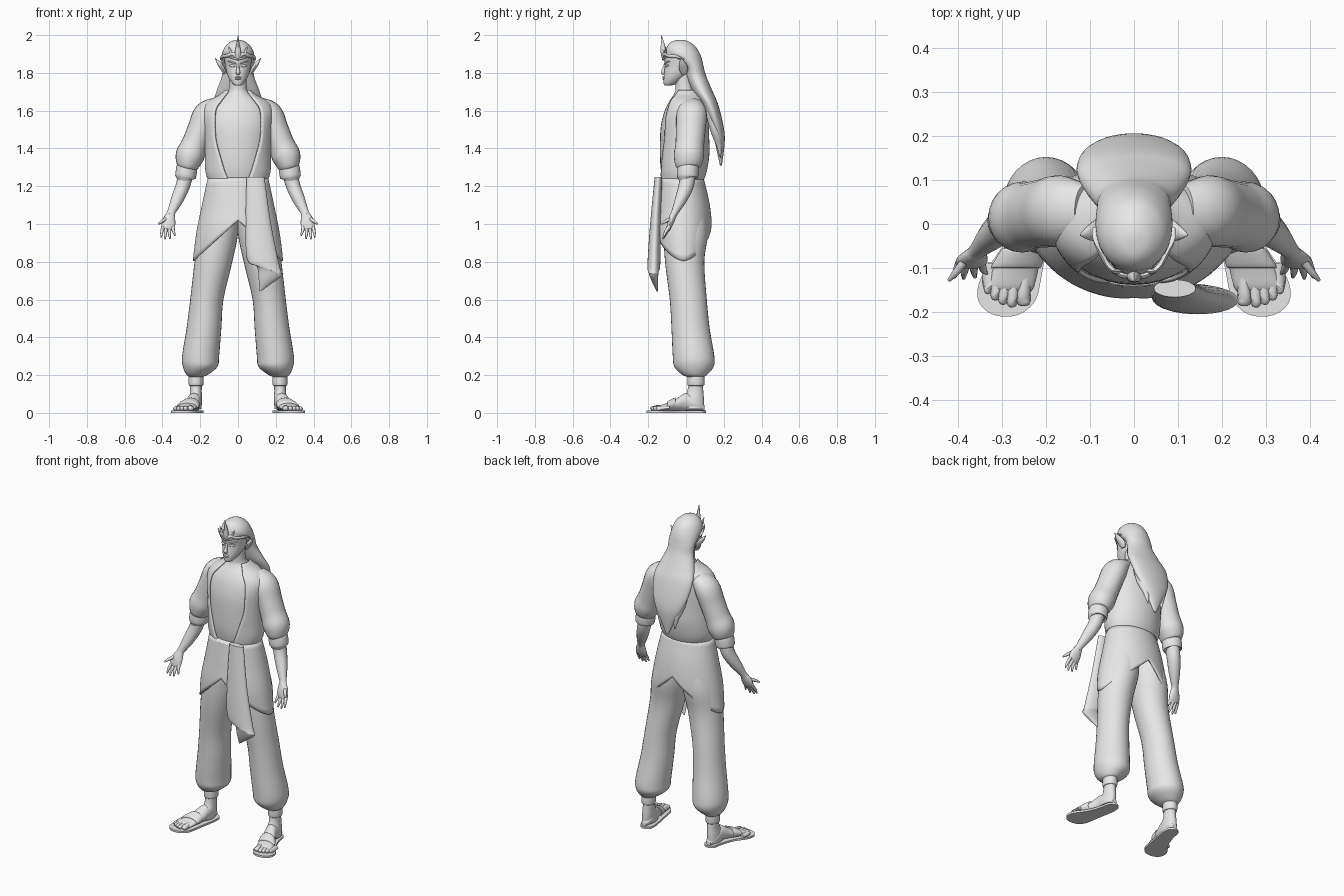
import bpy, bmesh, math
from mathutils import Vector

grey = bpy.data.materials.new("plain_grey")
grey.diffuse_color = (0.8, 0.8, 0.8, 1)


def smooth_rows(rows, k=4):
    """Catmull-Rom interpolation of equally long number tuples."""
    out = []
    for i in range(len(rows) - 1):
        p = [rows[max(i - 1, 0)], rows[i], rows[i + 1], rows[min(i + 2, len(rows) - 1)]]
        for j in range(k):
            t = j / k
            out.append([0.5 * (2 * b + (c - a) * t + (2 * a - 5 * b + 4 * c - d) * t * t
                               + (3 * b - a - 3 * c + d) * t ** 3) for a, b, c, d in zip(*p)])
    out.append(list(rows[-1]))
    return out


def skin(name, rings, closed=True, mirror=False, thick=0):
    """Join rings of points with faces."""
    bm = bmesh.new()
    vs = [[bm.verts.new(p) for p in r] for r in rings]
    n = len(rings[0])
    for a, b in zip(vs, vs[1:]):
        for i in range(n if closed else n - 1):
            j = (i + 1) % n
            bm.faces.new((a[i], a[j], b[j], b[i]))
    if closed and not thick:
        bm.faces.new(vs[0])
        bm.faces.new(vs[-1])
    bmesh.ops.recalc_face_normals(bm, faces=bm.faces)
    me = bpy.data.meshes.new(name)
    bm.to_mesh(me)
    bm.free()
    me.materials.append(grey)
    ob = bpy.data.objects.new(name, me)
    bpy.context.collection.objects.link(ob)
    if thick:
        m = ob.modifiers.new("cloth", 'SOLIDIFY')
        m.thickness, m.offset = thick, 0
    if mirror:
        ob.modifiers.new("mirror", 'MIRROR')
    return ob


def oval(cx, z, rx, yf, yb, n=32):
    """Level oval from front yf to back yb, starting at the front."""
    yc, ry = (yf + yb) / 2, (yb - yf) / 2
    return [(cx + rx * math.sin(2 * math.pi * i / n), yc - ry * math.cos(2 * math.pi * i / n), z)
            for i in range(n)]


def body(name, rows, **kw):
    """Upright loft from rows (z, half width, front y, back y[, centre x])."""
    return skin(name, [oval(r[4] if len(r) > 4 else 0, *r[:4]) for r in smooth_rows(rows)], **kw)


def tube(name, rows, n=16, mirror=True, k=4):
    """Loft across a path from rows (x, y, z, side radius, depth radius)."""
    rows = smooth_rows(rows, k)
    c = [Vector(r[:3]) for r in rows]
    rings = []
    for i, r in enumerate(rows):
        t = (c[min(i + 1, len(c) - 1)] - c[max(i - 1, 0)]).normalized()
        u = t.cross(Vector((0, 1, 0.001))).normalized()
        v = u.cross(t)
        rings.append([c[i] + u * (r[3] * math.cos(2 * math.pi * a / n))
                      + v * (r[4] * math.sin(2 * math.pi * a / n)) for a in range(n)])
    return skin(name, rings, mirror=mirror)


# Bare chest and neck
body("chest", [(1.22, .14, -.12, .075), (1.3, .15, -.135, .085), (1.42, .163, -.138, .105),
               (1.52, .172, -.133, .105), (1.6, .165, -.113, .1), (1.65, .125, -.088, .085),
               (1.69, .065, -.062, .055), (1.72, .047, -.055, .04), (1.8, .045, -.06, .035)])

# Open jacket, the fifth number is the half width of the opening
rings = []
for z, rx, yf, yb, edge in smooth_rows([
        (1.235, .155, -.135, .09, .052), (1.28, .168, -.14, .105, .07), (1.36, .17, -.145, .118, .095),
        (1.45, .172, -.147, .118, .118), (1.55, .18, -.14, .115, .122), (1.61, .18, -.12, .11, .115),
        (1.65, .15, -.1, .1, .09), (1.68, .095, -.08, .085, .068), (1.705, .065, -.06, .06, .05)]):
    a = math.asin(min(edge / rx, .95))
    ang = [a + (2 * math.pi - 2 * a) * i / 40 for i in range(41)]
    rings.append([(rx * math.sin(p), (yf + yb) / 2 - (yb - yf) / 2 * math.cos(p), z) for p in ang])
skin("jacket", rings, closed=False, thick=.01)

# Puffed sleeves, cuffs and forearms
tube("sleeve", [(.11, .03, 1.635, .04, .06), (.165, .03, 1.585, .068, .08), (.2, .025, 1.5, .068, .078),
                (.23, .02, 1.42, .07, .076), (.255, .015, 1.36, .076, .08), (.268, .01, 1.31, .06, .068),
                (.272, .01, 1.295, .048, .052)], n=24)
tube("cuff", [(.268, .01, 1.305, .046, .046), (.27, .01, 1.3, .055, .056), (.278, .008, 1.25, .055, .056),
              (.279, .008, 1.243, .044, .045)], n=24)
tube("forearm", [(.275, .01, 1.27, .04, .042), (.293, 0, 1.2, .038, .04), (.322, -.027, 1.13, .033, .032),
                 (.352, -.058, 1.065, .022, .019), (.36, -.068, 1.045, .023, .018)])

# Hands with spread fingers
tube("palm", [(.354, -.062, 1.06, .02, .017), (.365, -.078, 1.02, .034, .018),
              (.37, -.088, .99, .036, .014), (.372, -.094, .972, .028, .009)])
for i, (x0, z0, x1, y1, z1) in enumerate([(.395, .99, .407, -.12, .93), (.379, .98, .386, -.123, .92),
                                          (.362, .98, .36, -.12, .922), (.346, .99, .334, -.112, .938),
                                          (.385, 1.025, .42, -.128, 1.0)]):
    tube(f"finger_{i + 1}", [(x0, -.086, z0, .010, .010), ((x0 + x1) / 2 + .002, (y1 - .086) / 2 - .004,
                             (z0 + z1) / 2, .0085, .0085), (x1, y1, z1, .004, .004)], n=8, k=3)

# Baggy trousers, bands and ankles
body("trouser_leg", [(1.1, .085, -.115, .1, .085), (.95, .105, -.118, .115, .105), (.8, .1, -.111, .097, .13),
                     (.6, .088, -.086, .11, .165), (.45, .092, -.077, .125, .18), (.3, .098, -.07, .15, .198),
                     (.245, .092, -.062, .147, .2), (.205, .06, -.025, .115, .215),
                     (.19, .036, .008, .095, .222)], mirror=True)
body("ankle_band", [(.2, .034, .012, .092, .222), (.19, .039, .008, .097, .222), (.15, .039, .008, .097, .222),
                    (.143, .033, .014, .09, .222)], mirror=True)
body("ankle", [(.16, .031, .015, .088, .222), (.11, .031, .005, .092, .223), (.07, .035, -.02, .095, .225),
               (.02, .034, -.03, .095, .228)], mirror=True)


def foot_rings(rows):
    """Cross sections standing along y from rows (y, x, half width, top z)."""
    return [[(x + w * math.cos(2 * math.pi * i / 20), y,
              .01 + (h - .01) * (0.5 + 0.5 * math.sin(2 * math.pi * i / 20))) for i in range(20)]
            for y, x, w, h in smooth_rows(rows)]


# Feet, toes, straps and flat soles
skin("foot", foot_rings([(.097, .224, .015, .04), (.06, .226, .034, .08), (0, .232, .037, .105),
                         (-.05, .248, .043, .075), (-.1, .268, .052, .052), (-.14, .28, .054, .04),
                         (-.155, .284, .048, .03)]), mirror=True)
for i, (x, y, w) in enumerate([(.25, -.185, .017), (.277, -.188, .0125), (.297, -.182, .0115),
                               (.315, -.172, .011), (.331, -.158, .010)]):
    tube(f"toe_{i + 1}", [(x - .004, y + .07, .026, w, .015), (x, y + .02, .024, w, .014),
                          (x, y + .004, .022, w * .8, .01), (x, y, .021, w * .3, .004)], n=10)
skin("sandal_strap", foot_rings([(-.055, .25, .045, .078), (-.06, .252, .05, .08), (-.095, .266, .057, .063),
                                 (-.1, .268, .052, .054)]), mirror=True)
sole = smooth_rows([(.105, .222, .008), (.085, .222, .035), (.03, .226, .042), (-.05, .248, .05),
                    (-.12, .278, .068), (-.17, .288, .066), (-.2, .29, .04), (-.21, .29, .01)])
edge = [(x + w, y) for y, x, w in sole] + [(x - w, y) for y, x, w in reversed(sole)]
skin("sandal_sole", [[(x, y, z) for x, y in edge] for z in (0, .012)], mirror=True)

# Wrap skirt with an inverted V hem at front and back
profile = smooth_rows([(1.24, .155, -.135, .088), (1.1, .185, -.152, .12), (.95, .215, -.165, .132),
                       (.79, .235, -.14, .115)], 12)
rings = []
for k in range(15):
    ring = []
    for i in range(64):
        p = 2 * math.pi * i / 64
        hem = .805 + .215 * (1 - abs(math.sin(p))) ** .9
        z = 1.24 + (hem - 1.24) * k / 14
        _, rx, yf, yb = min(profile, key=lambda r: abs(r[0] - z))
        for a, b in zip(profile, profile[1:]):
            if b[0] <= z <= a[0]:
                t = (a[0] - z) / (a[0] - b[0])
                rx, yf, yb = [a[m] + (b[m] - a[m]) * t for m in (1, 2, 3)]
        ring.append((rx * math.sin(p), (yf + yb) / 2 - (yb - yf) / 2 * math.cos(p), z))
    rings.append(ring)
skin("wrap_skirt", rings, thick=.012)
body("waistband", [(1.195, .157, -.135, .09), (1.2, .165, -.143, .097), (1.235, .16, -.142, .095),
                   (1.245, .15, -.13, .085)])

# Hanging sash from rows (left x, left z, right x, right z, centre y, half depth)
rings = []
for xl, zl, xr, zr, y, d in smooth_rows([
        (.045, 1.25, .14, 1.25, -.146, .02), (.04, 1.0, .175, 1.0, -.162, .028),
        (.048, .81, .222, .77, -.17, .034), (.1, .775, .235, .73, -.172, .028),
        (.11, .7, .185, .69, -.165, .016), (.115, .643, .128, .648, -.152, .004)]):
    ring = []
    for i in range(24):
        a = 2 * math.pi * i / 24
        t = .5 - .5 * math.cos(a)
        ring.append((xl + (xr - xl) * t, y + d * math.sin(a), zl + (zr - zl) * t))
    rings.append(ring)
skin("sash", rings)

# Head and face
body("head", [(1.732, .014, -.112, -.08), (1.742, .028, -.118, -.05), (1.768, .046, -.119, -.01),
              (1.8, .06, -.116, .03), (1.84, .068, -.112, .05), (1.88, .073, -.116, .06),
              (1.92, .069, -.106, .055), (1.95, .04, -.07, .03)])
tube("nose", [(0, -.112, 1.845, .006, .005), (0, -.119, 1.82, .008, .008), (0, -.123, 1.803, .012, .011),
              (0, -.117, 1.792, .008, .006)], n=10, mirror=False)
for nm, z in (("upper_lip", 1.776), ("lower_lip", 1.768)):
    tube(nm, [(-.022, -.108, z, .002, .002), (0, -.119, z, .005, .006), (.022, -.108, z, .002, .002)],
         n=8, mirror=False)
tube("eye", [(.015, -.109, 1.834, .002, .003), (.03, -.105, 1.837, .007, .006), (.047, -.092, 1.84, .002, .003)], n=8)
tube("brow", [(.012, -.113, 1.849, .004, .004), (.035, -.103, 1.857, .004, .004), (.055, -.085, 1.862, .002, .003)], n=8)
tube("pointed_ear", [(.068, -.01, 1.795, .008, .014), (.08, -.012, 1.82, .012, .024),
                     (.1, -.02, 1.85, .011, .018), (.122, -.025, 1.878, .001, .002)], n=12)

# Long hair sweeping back, with loose strand ends
body("hair", [(1.975, .008, -.035, -.015), (1.966, .038, -.075, .015), (1.94, .068, -.1, .05),
              (1.905, .084, -.106, .072), (1.87, .087, -.07, .085), (1.83, .084, -.015, .094),
              (1.78, .086, .0, .108), (1.7, .115, .035, .142), (1.64, .13, .075, .168),
              (1.55, .12, .115, .192), (1.47, .09, .145, .205), (1.4, .052, .16, .202), (1.31, .008, .18, .19)])
tube("hair_strand", [(.075, .13, 1.6, .035, .03), (.07, .155, 1.5, .035, .028), (.055, .175, 1.42, .02, .016),
                     (.05, .182, 1.35, .002, .002)], n=10)

# Circlet with a tall centre spike
tube("circlet_band", [(0, -.121, 1.885, .012, .007), (.03, -.115, 1.9, .009, .006), (.06, -.092, 1.89, .009, .006),
                      (.083, -.045, 1.885, .009, .006), (.089, -.01, 1.87, .006, .005)], n=8)
tube("circlet_lower", [(0, -.123, 1.872, .005, .005), (.025, -.116, 1.878, .005, .005),
                       (.055, -.096, 1.888, .004, .004)], n=8)
tube("circlet_spike", [(0, -.12, 1.865, .004, .004), (0, -.12, 1.9, .017, .013), (0, -.122, 1.94, .011, .012),
                       (0, -.13, 2.0, .001, .001)], n=8, mirror=False)
tube("circlet_prong", [(.035, -.108, 1.895, .009, .007), (.043, -.108, 1.92, .006, .005),
                       (.05, -.108, 1.94, .001, .001)], n=8)

# Smooth shading with sharp rims
bpy.ops.object.select_all(action='SELECT')
bpy.context.view_layer.objects.active = bpy.data.objects["chest"]
bpy.ops.object.shade_smooth_by_angle(angle=math.radians(45))
